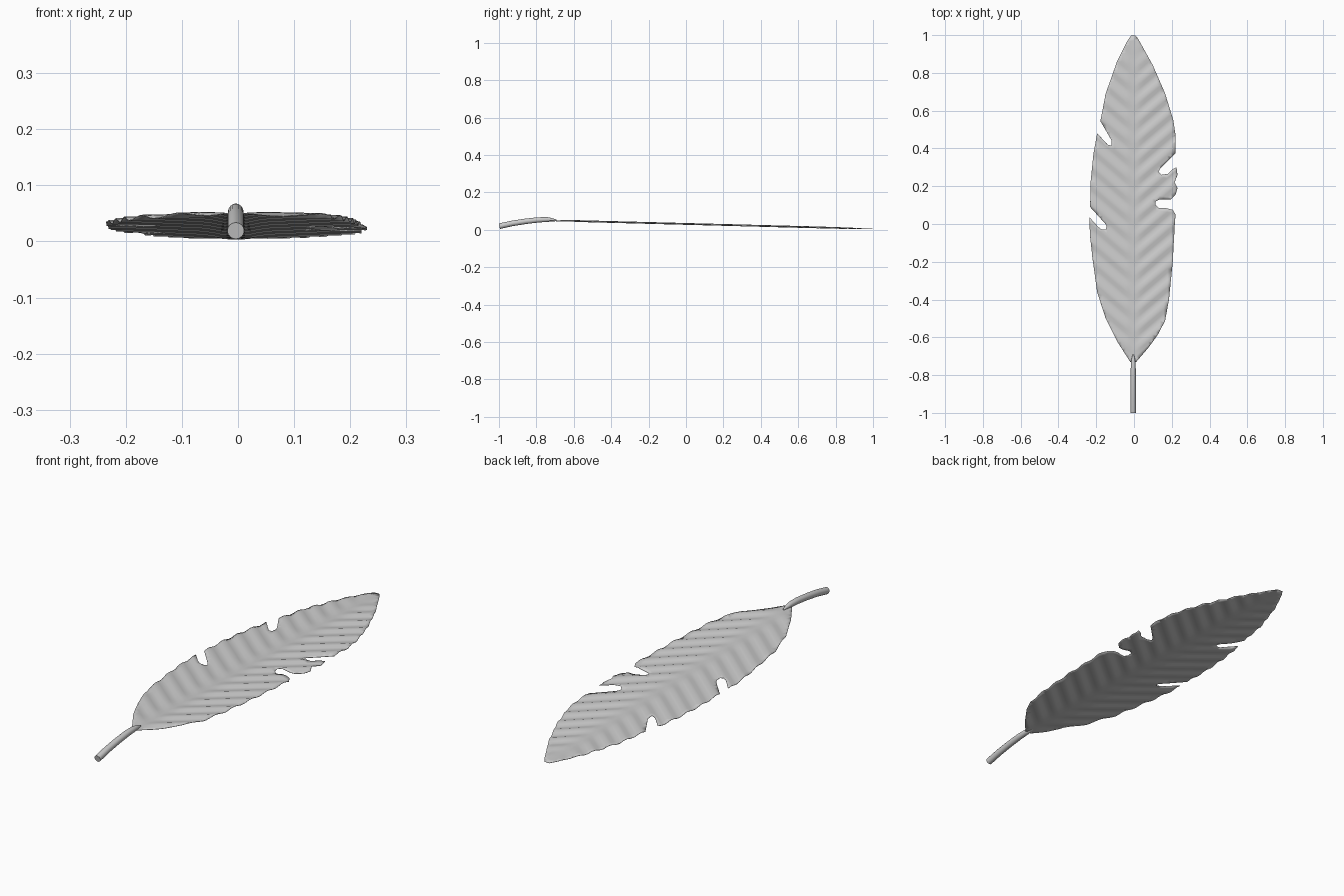
import bpy, bmesh, math
from mathutils import Vector
from mathutils.geometry import delaunay_2d_cdt

if "Cube" in bpy.data.objects:
    bpy.data.objects.remove(bpy.data.objects["Cube"])

CX = -0.004          # midrib x
SLOPE, PITCH = 0.85, 0.1

# Blade outline: right side going up, with two tears
right = [(.012, -.73), (.08, -.65), (.13, -.58), (.165, -.51), (.185, -.4), (.205, -.2), (.216, 0),
         (.22, .05), (.205, .075), (.165, .085), (.13, .085), (.115, .1), (.115, .12),
         (.135, .13), (.195, .13), (.22, .155), (.23, .19), (.215, .22), (.23, .26),
         (.225, .3), (.205, .29), (.18, .265), (.145, .26), (.13, .275), (.14, .295),
         (.22, .375), (.22, .47), (.208, .55), (.165, .69), (.1, .84), (.025, .975), (.008, .998)]
# Left side going up, with two tears
left = [(-.02, -.73), (-.09, -.62), (-.15, -.5), (-.195, -.36), (-.22, -.18), (-.234, -.05),
        (-.235, .035), (-.19, -.015), (-.17, -.03), (-.15, -.03), (-.145, -.01), (-.155, .005),
        (-.232, .09), (-.23, .22), (-.215, .37), (-.195, .48), (-.14, .42), (-.12, .415),
        (-.12, .445), (-.178, .545), (-.15, .69), (-.09, .86), (-.035, .97), (-.015, .998)]


def height(x, y):
    """Sloping sheet with slanted pleats and a shallow midrib crease."""
    d = abs(x - CX)
    base = 0.05 - 0.0262 * (y + 0.71)
    fade = min(1, d / 0.05) * min(1, max(0, (1 - y) / 0.2))
    pleat = 0.004 * math.sin(2 * math.pi * (y - SLOPE * d) / PITCH)
    return base + pleat * fade - 0.002 * max(0, 1 - d / 0.02)


def densify(pts, step=0.02):
    out = []
    for a, b in zip(pts, pts[1:] + pts[:1]):
        a, b = Vector(a), Vector(b)
        n = max(1, round((b - a).length / step))
        out += [a.lerp(b, i / n) for i in range(n)]
    return out


# Leaf blade: pleat-aligned points triangulated inside the outline
outline = densify(right + left[::-1])
pts = list(outline)
for i in range(-12, 13):
    for j in range(-50, 52):
        x, y = CX + i * 0.02, j * 0.02 + 0.01 + SLOPE * abs(i) * 0.02
        if -.73 < y < .99 and min((p - Vector((x, y))).length for p in outline) > 0.006:
            pts.append(Vector((x, y)))
verts, _, faces, *_ = delaunay_2d_cdt(pts, [], [list(range(len(outline)))], 1, 1e-5)
bm = bmesh.new()
bv = [bm.verts.new((v.x, v.y, height(v.x, v.y))) for v in verts]
for f in faces:
    bm.faces.new([bv[k] for k in f])
bmesh.ops.delete(bm, geom=[v for v in bm.verts if not v.link_faces], context='VERTS')
bmesh.ops.recalc_face_normals(bm, faces=bm.faces)
if sum(f.normal.z for f in bm.faces) < 0:
    bmesh.ops.reverse_faces(bm, faces=bm.faces)
for f in bm.faces:
    f.smooth = True
me = bpy.data.meshes.new("leaf_blade")
bm.to_mesh(me)
bm.free()
blade = bpy.data.objects.new("leaf_blade", me)
bpy.context.collection.objects.link(blade)
sol = blade.modifiers.new("thickness", 'SOLIDIFY')
sol.thickness, sol.offset = 0.002, 0

# Stem: curved round stalk that thins out into the midrib
path = [(-.998, .019, .015), (-.93, .034, .0148), (-.86, .045, .0145), (-.79, .053, .014),
        (-.74, .055, .0125), (-.715, .053, .009), (-.69, .05, .003)]
SIDES = 16
bm = bmesh.new()
rings = []
for i, (y, z, r) in enumerate(path):
    a, b = path[max(0, i - 1)], path[min(len(path) - 1, i + 1)]
    t = Vector((0, b[0] - a[0], b[1] - a[1])).normalized()
    up = Vector((0, -t.z, t.y))
    c = Vector((CX, y, z))
    rings.append([bm.verts.new(c + Vector((1, 0, 0)) * r * math.cos(q) + up * r * math.sin(q))
                  for q in (2 * math.pi * k / SIDES for k in range(SIDES))])
for r0, r1 in zip(rings, rings[1:]):
    for k in range(SIDES):
        n = (k + 1) % SIDES
        bm.faces.new((r0[k], r0[n], r1[n], r1[k]))
bm.faces.new(rings[0])
bm.faces.new(rings[-1])
bmesh.ops.recalc_face_normals(bm, faces=bm.faces)
me = bpy.data.meshes.new("stem")
bm.to_mesh(me)
bm.free()
stem = bpy.data.objects.new("stem", me)
bpy.context.collection.objects.link(stem)
bpy.context.view_layer.objects.active = stem
stem.select_set(True)
bpy.ops.object.shade_smooth_by_angle(angle=math.radians(40))
